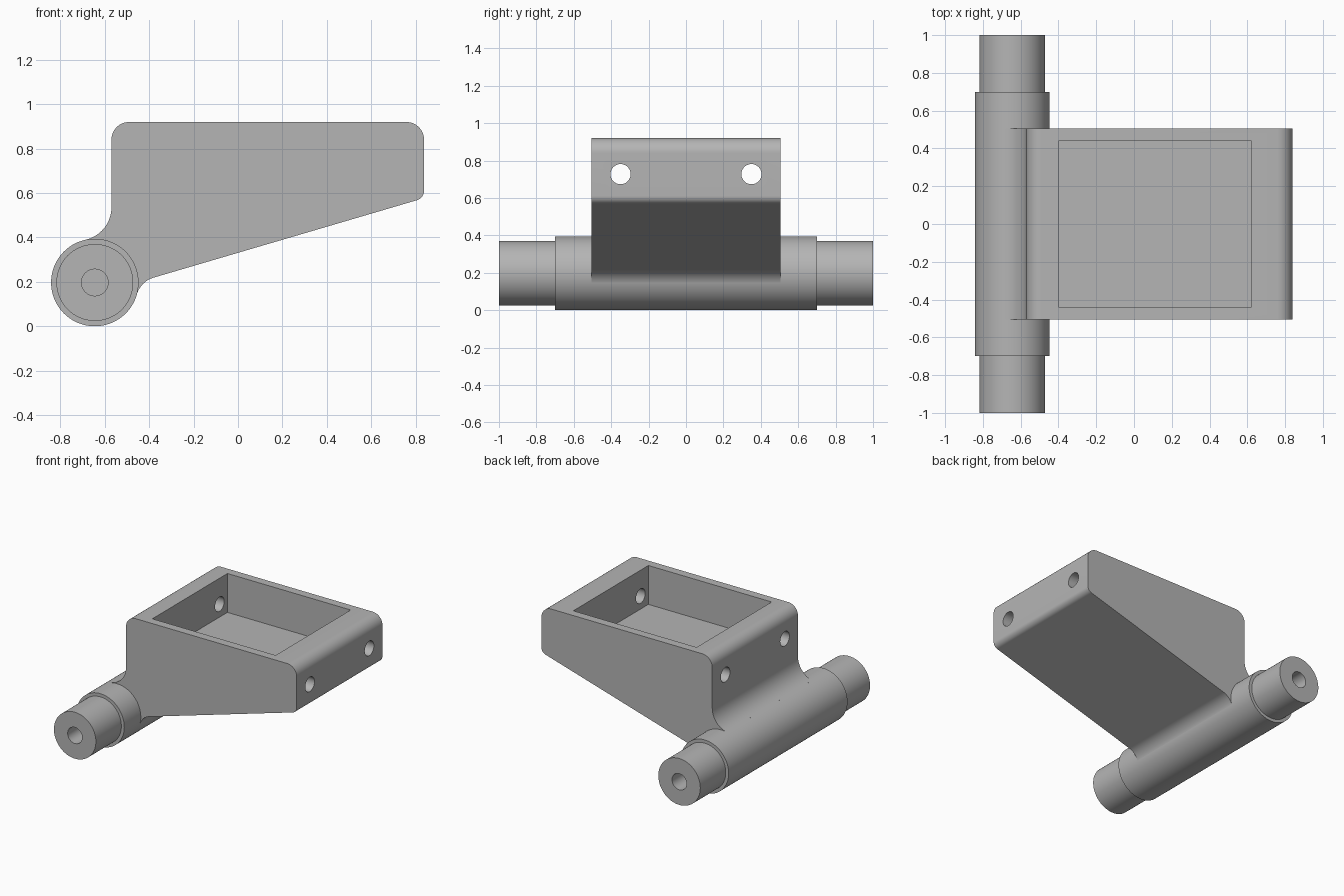
import bpy, bmesh
from math import pi, radians, cos, sin
from mathutils import Vector, Matrix

cube = bpy.data.objects.get("Cube")
if cube:
    bpy.data.objects.remove(cube, do_unlink=True)

grey = bpy.data.materials.new("plain grey")
grey.use_nodes = True
grey.diffuse_color = (0.46, 0.46, 0.46, 1)
grey.node_tree.nodes["Principled BSDF"].inputs["Base Color"].default_value = grey.diffuse_color

AXLE = Vector((-0.645, 0.197))      # axle centre in x, z
R = 0.197                           # sleeve radius
HALF_WIDTH = 0.505                  # half the body depth
LEFT, RIGHT, TOP = -0.57, 0.838, 0.92


def make_object(name, bm):
    bmesh.ops.recalc_face_normals(bm, faces=bm.faces)
    mesh = bpy.data.meshes.new(name)
    bm.to_mesh(mesh)
    bm.free()
    mesh.materials.append(grey)
    obj = bpy.data.objects.new(name, mesh)
    bpy.context.collection.objects.link(obj)
    return obj


def smooth(obj):
    bpy.ops.object.select_all(action='DESELECT')
    obj.select_set(True)
    bpy.context.view_layer.objects.active = obj
    bpy.ops.object.shade_smooth_by_angle(angle=radians(25))


def arc(centre, start, end, steps=14):
    """Points along the shorter arc from start to end about centre."""
    a, b = start - centre, end - centre
    turn = a.angle_signed(b)        # clockwise positive
    return [centre + Matrix.Rotation(-turn * i / steps, 2) @ a for i in range(steps + 1)]


def round_corner(before, corner, after, radius):
    """Convex fillet at a corner between two straight edges."""
    u, v = (before - corner).normalized(), (after - corner).normalized()
    half = u.angle(v) / 2
    centre = corner + (u + v).normalized() * radius / sin(half)
    reach = radius * cos(half) / sin(half)
    return arc(centre, corner + u * reach, corner + v * reach)


def cut(target, cutter):
    mod = target.modifiers.new("cut", 'BOOLEAN')
    mod.operation, mod.solver, mod.object = 'DIFFERENCE', 'EXACT', cutter
    bpy.context.view_layer.objects.active = target
    bpy.ops.object.modifier_apply(modifier=mod.name)
    bpy.data.objects.remove(cutter, do_unlink=True)


# Stepped axle with a blind bore in each end, revolved about y
half = [(0, 0.7), (0.06, 0.7), (0.06, 1), (0.173, 1), (0.173, 0.7), (R, 0.7)]
outline = half + [(r, -y) for r, y in reversed(half)]
bm = bmesh.new()
pivot = Vector((AXLE.x, 0, AXLE.y))
ring = [bm.verts.new(pivot + Vector((r, y, 0))) for r, y in outline]
edges = [bm.edges.new(pair) for pair in zip(ring, ring[1:])]
bmesh.ops.spin(bm, geom=ring + edges, cent=pivot, axis=(0, 1, 0), angle=2 * pi, steps=96)
bmesh.ops.remove_doubles(bm, verts=bm.verts, dist=0.0005)
axle = make_object("axle", bm)
smooth(axle)

# Side profile of the body: tangent fillets run into the sleeve
r1 = 0.15
dx = LEFT - r1 - AXLE.x
c1 = AXLE + Vector((dx, ((R + r1) ** 2 - dx ** 2) ** 0.5))
r2 = 0.112
slope_start, slope_end = Vector((-0.38, 0.219)), Vector((RIGHT, 0.577))
along = (slope_end - slope_start).normalized()
c2 = slope_start + Vector((along.y, -along.x)) * r2
top_left, top_right = Vector((LEFT, TOP)), Vector((RIGHT, TOP))
left_start = Vector((LEFT, c1.y))

profile = [AXLE]
profile += arc(c1, AXLE + (c1 - AXLE).normalized() * R, left_start)
profile += round_corner(left_start, top_left, top_right, 0.08)
profile += round_corner(top_left, top_right, slope_end, 0.08)
profile += round_corner(top_right, slope_end, slope_start, 0.045)
profile += arc(c2, slope_start, AXLE + (c2 - AXLE).normalized() * R)

bm = bmesh.new()
face = bm.faces.new([bm.verts.new((p.x, -HALF_WIDTH, p.y)) for p in profile])
extruded = bmesh.ops.extrude_face_region(bm, geom=[face])["geom"]
bmesh.ops.translate(bm, vec=(0, 2 * HALF_WIDTH, 0),
                    verts=[g for g in extruded if isinstance(g, bmesh.types.BMVert)])
body = make_object("tray_body", bm)

# Open pocket in the top
x0, x1, floor, roof = -0.397, 0.62, 0.63, 1.1
bm = bmesh.new()
bmesh.ops.create_cube(bm, size=1, matrix=Matrix.Translation(((x0 + x1) / 2, 0, (floor + roof) / 2))
                      @ Matrix.Diagonal((x1 - x0, 0.884, roof - floor, 1)))
cut(body, make_object("pocket_cutter", bm))

# Screw holes through both end walls
for y in (-0.35, 0.35):
    bm = bmesh.new()
    bmesh.ops.create_cone(bm, cap_ends=True, segments=40, radius1=0.054, radius2=0.054, depth=3,
                          matrix=Matrix.Translation((0, y, 0.727)) @ Matrix.Rotation(pi / 2, 4, 'Y'))
    cut(body, make_object("hole_cutter", bm))
smooth(body)
